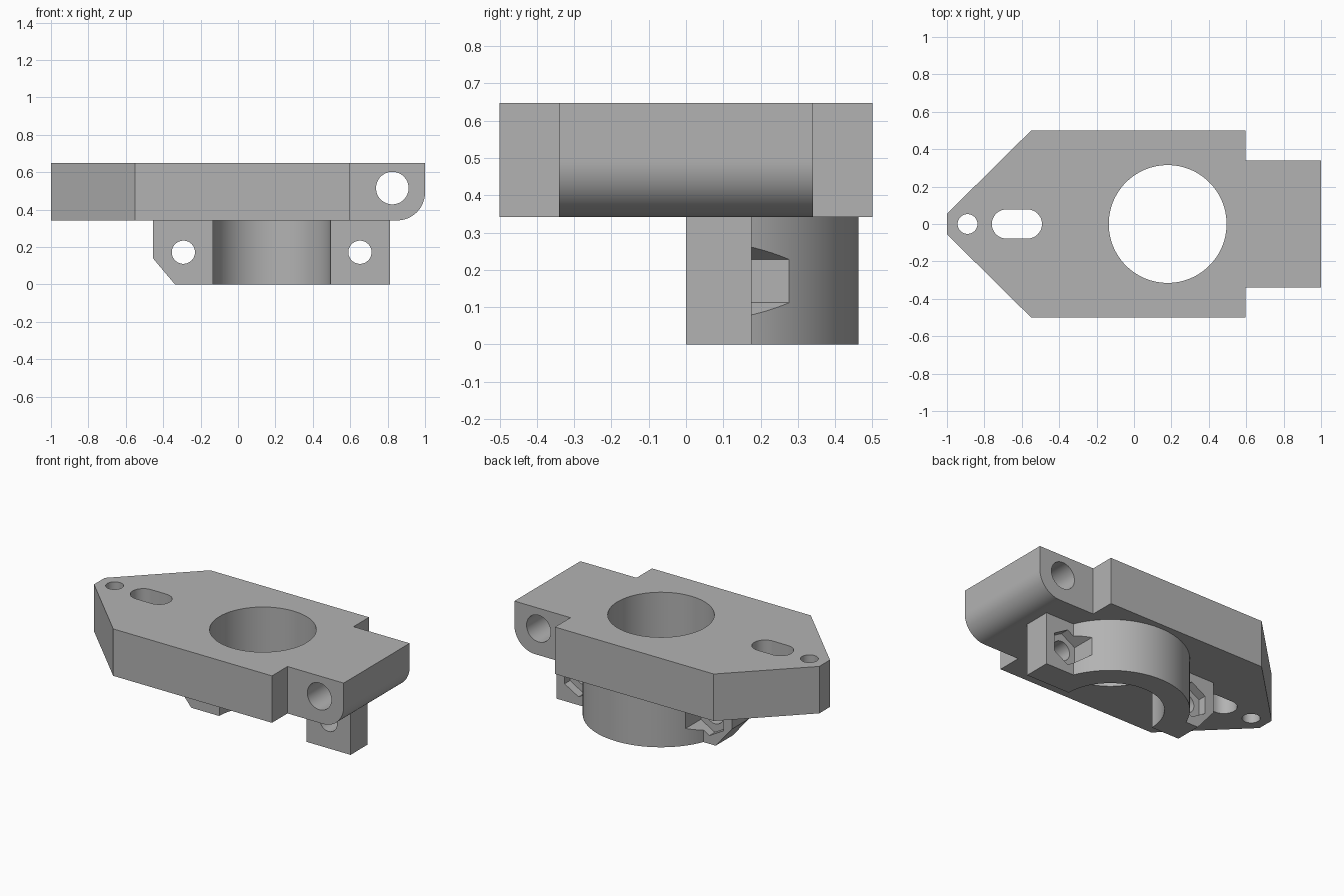
import bpy, bmesh
from math import pi, sin, cos, asin, radians

cube = bpy.data.objects.get("Cube")
if cube:
    bpy.data.objects.remove(cube, do_unlink=True)

grey = bpy.data.materials.new("plain grey")
grey.use_nodes = True
grey.diffuse_color = (0.45, 0.45, 0.45, 1)
grey.node_tree.nodes["Principled BSDF"].inputs["Base Color"].default_value = (0.45, 0.45, 0.45, 1)


def arc(cx, cy, r, start, end, n):
    """Points on an arc, both ends included."""
    return [(cx + r * cos(start + (end - start) * i / n),
             cy + r * sin(start + (end - start) * i / n)) for i in range(n + 1)]


def circle(cx, cy, r, n=64, turn=0.0):
    return arc(cx, cy, r, turn, turn + 2 * pi, n)[:-1]


def prism(name, points, lo, hi, axis="z"):
    """Extrude an outline: x-y points along z, or x-z points along y."""
    def place(a, b, c):
        return (a, b, c) if axis == "z" else (a, c, b)
    bm = bmesh.new()
    face = bm.faces.new([bm.verts.new(place(a, b, lo)) for a, b in points])
    grown = bmesh.ops.extrude_face_region(bm, geom=[face])["geom"]
    moved = [v for v in grown if isinstance(v, bmesh.types.BMVert)]
    bmesh.ops.translate(bm, verts=moved, vec=place(0, 0, hi - lo))
    bmesh.ops.recalc_face_normals(bm, faces=bm.faces[:])
    mesh = bpy.data.meshes.new(name)
    bm.to_mesh(mesh)
    bm.free()
    mesh.materials.append(grey)
    obj = bpy.data.objects.new(name, mesh)
    bpy.context.collection.objects.link(obj)
    return obj


def combine(target, tool, operation):
    """Apply a boolean and discard the tool."""
    mod = target.modifiers.new("boolean", "BOOLEAN")
    mod.operation, mod.solver, mod.object = operation, "EXACT", tool
    bpy.ops.object.select_all(action="DESELECT")
    bpy.context.view_layer.objects.active = target
    target.select_set(True)
    bpy.ops.object.modifier_apply(modifier=mod.name)
    bpy.data.objects.remove(tool, do_unlink=True)


BORE_X, BORE_R, RING_R = 0.18, 0.315, 0.463
BASE, TOP = 0.342, 0.648

# Mounting plate: top outline crossed with a side profile that rounds the tongue
half = [(-1, 0.055), (-0.55, 0.5), (0.595, 0.5), (0.595, 0.34), (1.1, 0.34)]
outline = half + [(x, -y) for x, y in reversed(half)]
plate = prism("mounting_plate", outline, 0.2, 0.8)
side = [(-1.1, TOP), (-1.1, BASE)] + arc(0.85, BASE + 0.15, 0.15, -pi / 2, 0, 24) + [(1, TOP)]
combine(plate, prism("side_profile", side, -0.7, 0.7, "y"), "INTERSECT")

# Clamp: flange bar with a chamfered corner, plus the half ring behind it
bar = [(-0.455, 0.36), (-0.455, 0.14), (-0.337, 0), (0.812, 0), (0.812, 0.36)]
clamp = prism("clamp_half", bar, 0, 0.176, "y")
a = asin(0.1 / RING_R)
combine(clamp, prism("half_ring", arc(BORE_X, 0, RING_R, a, pi - a, 72), 0, 0.36), "UNION")

# Bolt holes and hexagonal nut pockets on both flanges
for x in (BORE_X - 0.472, BORE_X + 0.472):
    combine(clamp, prism("bolt_hole", circle(x, 0.172, 0.062, 48), -0.1, 0.6, "y"), "DIFFERENCE")
    combine(clamp, prism("nut_pocket", circle(x, 0.17, 0.116, 6, pi / 6), 0.12, 0.6, "y"), "DIFFERENCE")

# Join the two parts, then cut the shared bore and the plate holes
combine(plate, clamp, "UNION")
slot = arc(-0.57, 0, 0.078, -pi / 2, pi / 2, 24) + arc(-0.682, 0, 0.078, pi / 2, 3 * pi / 2, 24)
for cutter in (
    prism("bore", circle(BORE_X, 0, BORE_R, 96), -0.2, 1),
    prism("end_hole", circle(-0.89, 0, 0.053, 48), 0.1, 1),
    prism("slot", slot, 0.1, 1),
    prism("pivot_hole", circle(0.825, 0.515, 0.087), -0.8, 0.8, "y"),
):
    combine(plate, cutter, "DIFFERENCE")

plate.name = "clamp_bracket"
bpy.ops.object.shade_smooth_by_angle(angle=radians(25))
